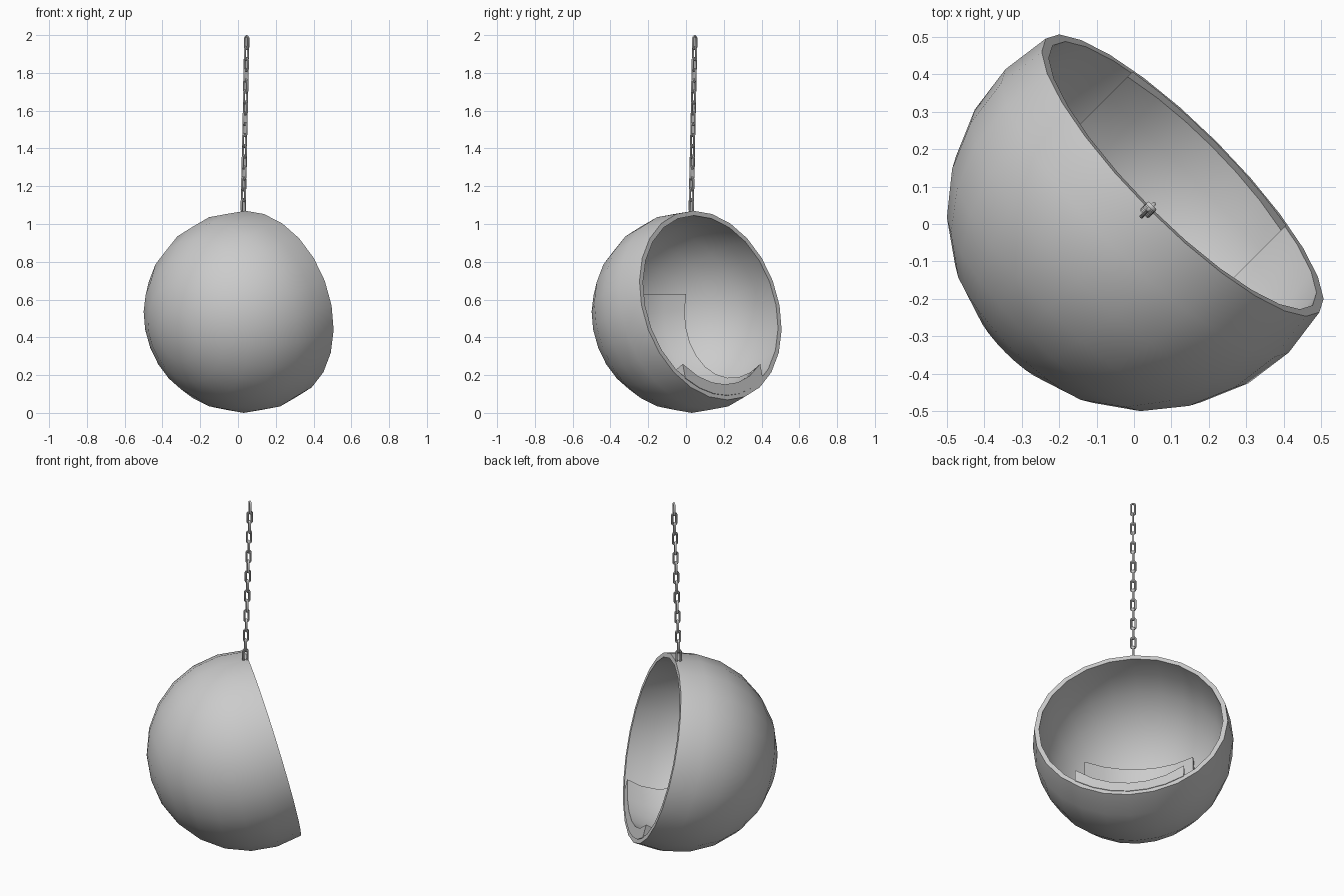
import bpy, bmesh, math
from mathutils import Vector, Matrix

old = bpy.data.objects.get("Cube")
if old:
    bpy.data.objects.remove(old, do_unlink=True)

CENTRE = Vector((0.035, 0.035, 0.535))
R_OUT, R_IN = 0.535, 0.51
TILT = math.radians(14.3)           # backward lean of the opening
RIM = R_OUT * math.sin(math.radians(15))   # rim plane distance from centre
FORWARD = Vector((1, 1, 0)).normalized()
SIDE = Vector((1, -1, 0)).normalized()
UP = Vector((0, 0, 1))

grey = bpy.data.materials.new("grey")
grey.use_nodes = True
colour = (0.6, 0.6, 0.6, 1)
grey.diffuse_color = colour
grey.node_tree.nodes["Principled BSDF"].inputs["Base Color"].default_value = colour


def finish(bm, name, angle):
    """Turn a bmesh into a named, shaded object."""
    bmesh.ops.recalc_face_normals(bm, faces=bm.faces)
    mesh = bpy.data.meshes.new(name)
    bm.to_mesh(mesh)
    bm.free()
    mesh.materials.append(grey)
    obj = bpy.data.objects.new(name, mesh)
    bpy.context.collection.objects.link(obj)
    bpy.ops.object.select_all(action="DESELECT")
    obj.select_set(True)
    bpy.context.view_layer.objects.active = obj
    bpy.ops.object.shade_smooth_by_angle(angle=math.radians(angle))
    return obj


def frame(x, y, z, origin):
    """Matrix from three axes and an origin."""
    m = Matrix((x, y, z)).transposed().to_4x4()
    m.translation = origin
    return m


# Bowl shell: outer and inner arcs spun about the opening's axis
bm = bmesh.new()
profile = []
for radius in (R_OUT, R_IN):
    end = math.pi / 2 + math.asin(RIM / radius)
    arc = [(radius * math.sin(end * i / 7), -radius * math.cos(end * i / 7)) for i in range(8)]
    profile += arc if radius == R_OUT else arc[::-1]
verts = [bm.verts.new((x, 0, z)) for x, z in profile]
edges = [bm.edges.new(pair) for pair in zip(verts, verts[1:])]
bmesh.ops.spin(bm, geom=verts + edges, cent=(0, 0, 0), axis=(0, 0, 1),
               angle=math.tau, steps=24, use_duplicate=False)
bmesh.ops.remove_doubles(bm, verts=bm.verts, dist=0.0005)
normal = FORWARD * math.cos(TILT) + UP * math.sin(TILT)
rim_up = UP * math.cos(TILT) - FORWARD * math.sin(TILT)
bm.transform(frame(rim_up, normal.cross(rim_up), normal, CENTRE))
finish(bm, "bowl_shell", 35)

# Cushion: a curved pad lining the seat and back
HALF_WIDTH, BACK_TOP = 0.29, 0.095
COLS, ROWS = 6, 10


def pad_point(radius, col, row):
    v = HALF_WIDTH * (2 * col / COLS - 1)
    r = math.sqrt(radius ** 2 - v ** 2)
    front = math.acos((RIM + 0.003) / r) - TILT   # flush with the rim, measured below forward
    front = math.acos((RIM + 0.003) / r) - TILT
    back = math.pi + math.asin(BACK_TOP / r)
    a = front + (back - front) * row / ROWS
    return CENTRE + SIDE * v + FORWARD * r * math.cos(a) - UP * r * math.sin(a)


bm = bmesh.new()
layers = [[[bm.verts.new(pad_point(rad, c, r)) for r in range(ROWS + 1)]
           for c in range(COLS + 1)] for rad in (0.455, 0.512)]
for grid in layers:
    for c in range(COLS):
        for r in range(ROWS):
            bm.faces.new((grid[c][r], grid[c + 1][r], grid[c + 1][r + 1], grid[c][r + 1]))
bmesh.ops.bridge_loops(bm, edges=[e for e in bm.edges if e.is_boundary])
finish(bm, "seat_cushion", 35)

# Chain: stretched rings, each turned a quarter from the last
LINKS, PITCH = 16, 0.0575
WIRE, BEND, STRETCH = 0.006, 0.0115, 0.0225
for i in range(LINKS):
    bm = bmesh.new()
    rings = []
    for k in range(12):
        a = math.tau * (k + 0.5) / 12
        shift = math.copysign(STRETCH, math.sin(a))
        ring = []
        for j in range(6):
            b = math.tau * j / 6
            d = BEND + WIRE * math.cos(b)
            ring.append(bm.verts.new((d * math.cos(a), WIRE * math.sin(b), d * math.sin(a) + shift)))
        rings.append(ring)
    for k in range(12):
        near, far = rings[k - 1], rings[k]
        for j in range(6):
            bm.faces.new((near[j - 1], near[j], far[j], far[j - 1]))
    wide, thin = (SIDE, FORWARD) if i % 2 == 0 else (FORWARD, SIDE)
    lean = 0.046 - 0.018 * i / (LINKS - 1)
    bm.transform(frame(wide, thin, UP, Vector((lean, lean, 1.96 - PITCH * i))))
    finish(bm, f"chain_link_{i + 1}", 60)
